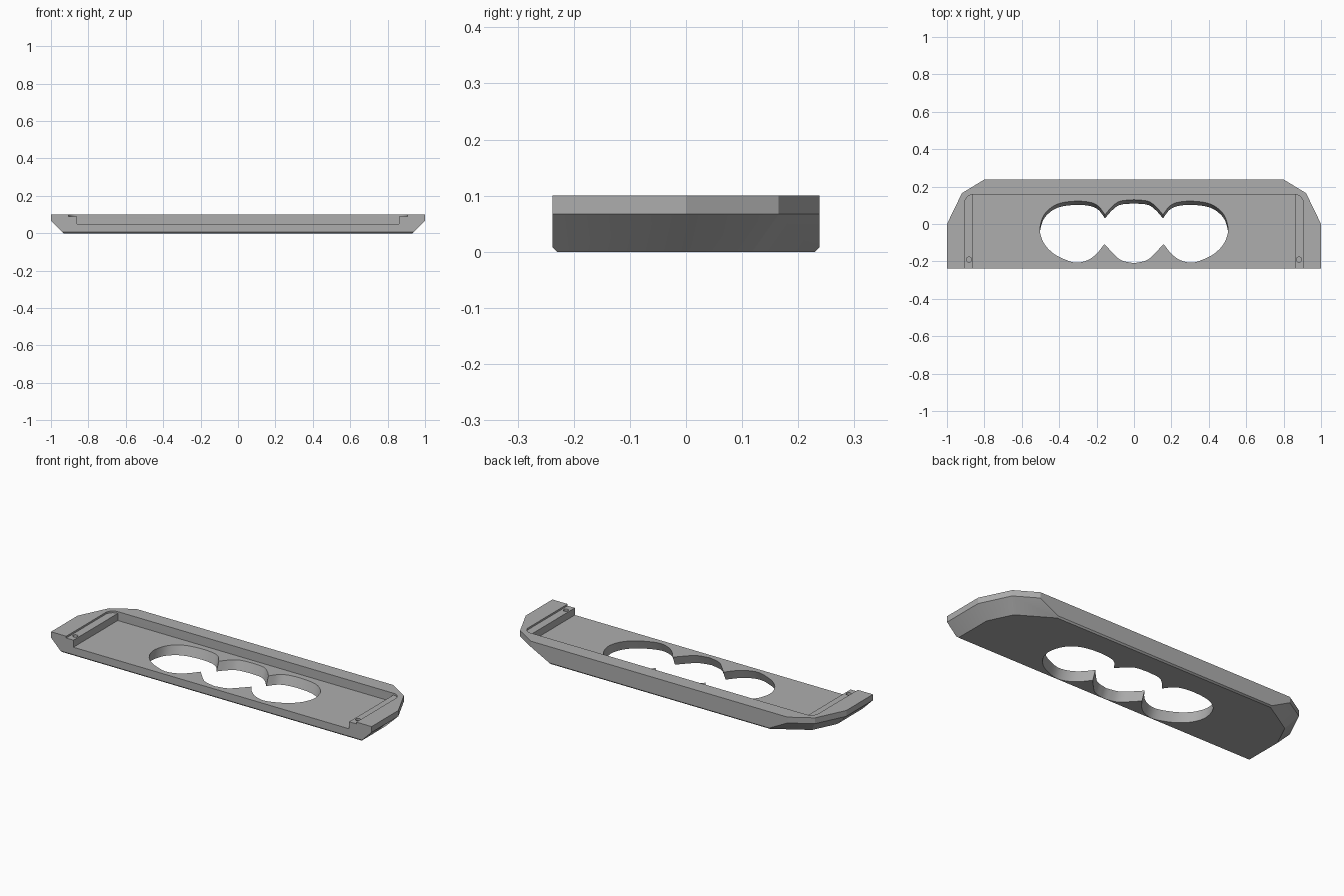
import bpy, bmesh
from math import sin, cos, pi
from mathutils import Vector
from mathutils.geometry import intersect_line_line_2d

cube = bpy.data.objects.get("Cube")
if cube:
    bpy.data.objects.remove(cube, do_unlink=True)

FRONT, BACK, TOP, DRAFT = -0.238, 0.238, 0.1, 0.067

grey = bpy.data.materials.new("mid grey")
grey.use_nodes = True
grey.diffuse_color = (0.42, 0.42, 0.42, 1)
grey.node_tree.nodes["Principled BSDF"].inputs["Base Color"].default_value = grey.diffuse_color


def mirrored(half):
    """Close a loop from its +x half."""
    return half + [(-x, y) for x, y in reversed(half) if x > 1e-6]


def stack(bm, loops):
    """Closed solid through loops of (points, z), bottom first."""
    rings = [[bm.verts.new((x, y, z)) for x, y in pts] for pts, z in loops]
    for a, b in zip(rings, rings[1:]):
        for i in range(len(a)):
            j = (i + 1) % len(a)
            bm.faces.new((a[i], a[j], b[j], b[i]))
    bm.faces.new(rings[0])
    bm.faces.new(rings[-1])
    bmesh.ops.recalc_face_normals(bm, faces=bm.faces)


def finish(name, bm):
    mesh = bpy.data.meshes.new(name)
    bm.to_mesh(mesh)
    bm.free()
    mesh.materials.append(grey)
    obj = bpy.data.objects.new(name, mesh)
    bpy.context.collection.objects.link(obj)
    return obj


def solid(name, loops):
    bm = bmesh.new()
    stack(bm, loops)
    return finish(name, bm)


def curve(points, steps=4):
    """Smooth open path through the points."""
    p = [Vector(q) for q in points]
    p = [2 * p[0] - p[1]] + p + [2 * p[-1] - p[-2]]
    out = []
    for a, b, c, d in zip(p, p[1:], p[2:], p[3:]):
        for k in range(steps):
            t = k / steps
            out.append(tuple(0.5 * (2 * b + (c - a) * t + (2 * a - 5 * b + 4 * c - d) * t * t
                                    + (3 * b - a - 3 * c + d) * t ** 3)))
    return out + [tuple(p[-2])]


# Plate outline, and its lower outline with the ends drafted inwards
outer = [(1, FRONT), (1, 0), (0.92, 0.165), (0.8, BACK)]
lines = []
for a, b in zip(outer, outer[1:]):
    a, b = Vector(a), Vector(b)
    d = (b - a).normalized()
    inward = Vector((-d.y, d.x)) * DRAFT
    lines.append((a + inward - d, b + inward + d))
wide = [(Vector((-2, y)), Vector((2, y))) for y in (FRONT, BACK)]
chain = [wide[0]] + lines + [wide[1]]
lower = [tuple(intersect_line_line_2d(*m, *n)) for m, n in zip(chain, chain[1:])]

bm = bmesh.new()
stack(bm, [(mirrored(lower), 0), (mirrored(outer), DRAFT), (mirrored(outer), TOP)])
# Small chamfers along the front and back bottom edges
for y, side in ((FRONT, -1), (BACK, 1)):
    bmesh.ops.bisect_plane(bm, geom=bm.verts[:] + bm.edges[:] + bm.faces[:],
                           plane_co=(0, y, 0.008), plane_no=(0, side, -1), clear_outer=True)
    bmesh.ops.holes_fill(bm, edges=[e for e in bm.edges if e.is_boundary])
bmesh.ops.recalc_face_normals(bm, faces=bm.faces)
plate = finish("plate", bm)

# Open-fronted recess and the shallow, round-cornered side ledges
recess = mirrored([(0.86, -0.5), (0.86, 0.157)])
r = 0.045
ledge = mirrored([(0.905, -0.5)] + [(0.905 - r + r * cos(i * pi / 16), 0.157 - r + r * sin(i * pi / 16))
                                    for i in range(9)])
cutters = [solid("recess_cutter", [(recess, 0.05), (recess, 0.2)]),
           solid("ledge_cutter", [(ledge, 0.09), (ledge, 0.2)])]

# Triple-lobed opening, leaning forwards towards the underside
arcs = [
    [(0, 0.13), (0.075, 0.122), (0.118, 0.092), (0.155, 0.05)],
    [(0.155, 0.05), (0.192, 0.097), (0.24, 0.117), (0.315, 0.122), (0.4, 0.11), (0.453, 0.08),
     (0.488, 0.035), (0.503, -0.035), (0.483, -0.1), (0.44, -0.15), (0.385, -0.183),
     (0.31, -0.207), (0.245, -0.192), (0.198, -0.157), (0.158, -0.107)],
    [(0.158, -0.107), (0.118, -0.15), (0.07, -0.193), (0, -0.21)],
]
half = []
for arc in arcs:
    half += curve(arc)[:-1]
half.append(arcs[-1][-1])
opening = mirrored(half)


def leaned(z):
    return [(x, y + 0.4 * (z - 0.05)) for x, y in opening], z


cutters.append(solid("opening_cutter", [leaned(-0.05), leaned(0.08)]))

# Screw holes in the ledges
for side in (-1, 1):
    ring = [(side * 0.882 + 0.014 * cos(i * pi / 8), -0.19 + 0.014 * sin(i * pi / 8)) for i in range(16)]
    cutters.append(solid("screw_cutter", [(ring, 0.05), (ring, 0.2)]))

bpy.context.view_layer.objects.active = plate
plate.select_set(True)
for cutter in cutters:
    cutter.hide_render = True
    mod = plate.modifiers.new(cutter.name, "BOOLEAN")
    mod.operation, mod.solver, mod.object = "DIFFERENCE", "EXACT", cutter
    bpy.ops.object.modifier_apply(modifier=mod.name)
for cutter in cutters:
    bpy.data.objects.remove(cutter, do_unlink=True)
bpy.ops.object.shade_smooth_by_angle(angle=0.4)
